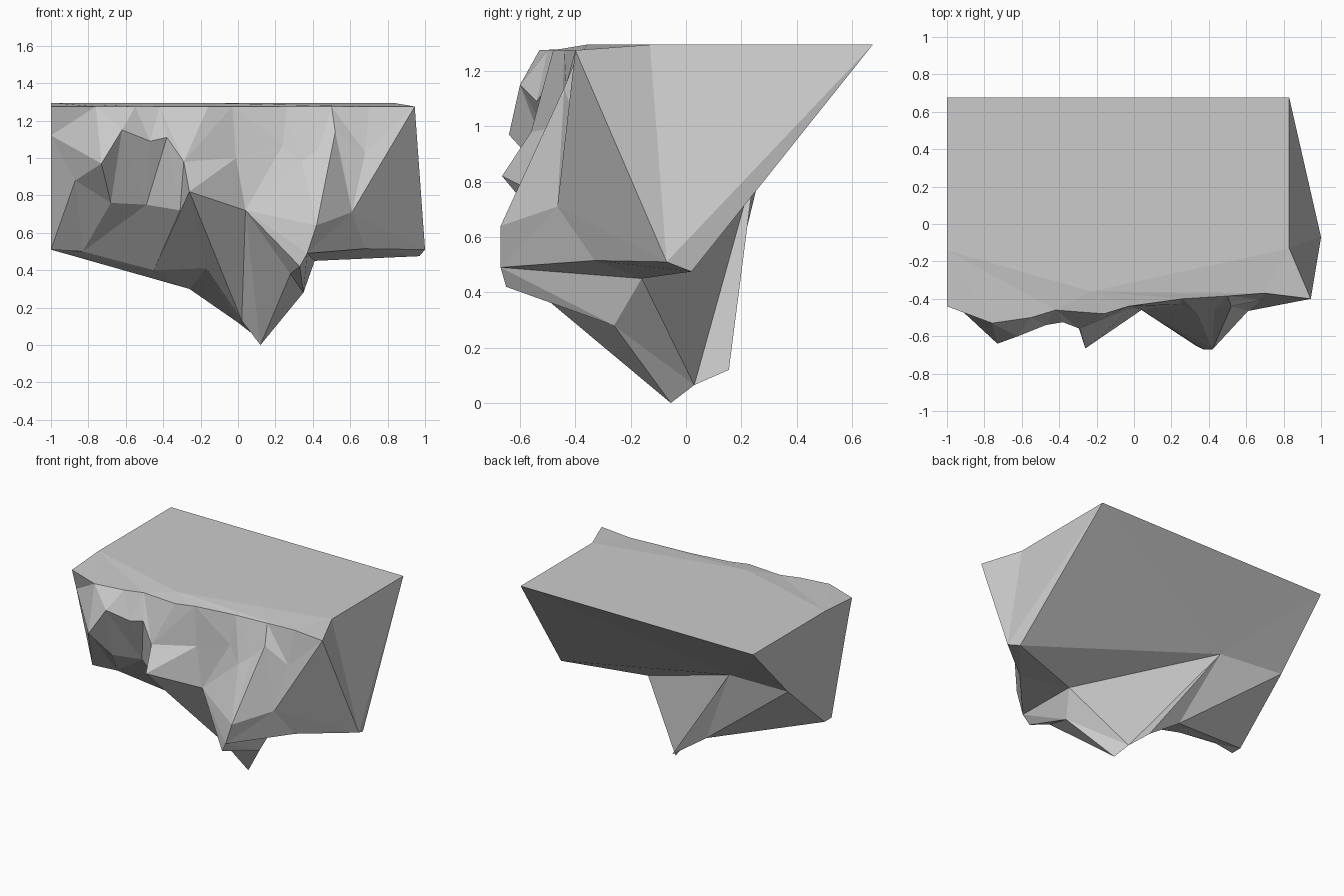
import bpy, bmesh

if "Cube" in bpy.data.objects:
    bpy.data.objects.remove(bpy.data.objects["Cube"])

bm = bmesh.new()


def path(points, z=None):
    """Contour running left to right; z fills in flat contours."""
    return [bm.verts.new(p if z is None else (p[0], p[1], z)) for p in points]


def skin(a, b):
    """Triangulated loft between two contours, advancing in x order."""
    i = j = 0
    while i < len(a) - 1 or j < len(b) - 1:
        step_a = j == len(b) - 1 or (i < len(a) - 1 and a[i + 1].co.x < b[j + 1].co.x)
        tri = [a[i], b[j], a[i + 1] if step_a else b[j + 1]]
        if len(set(tri)) == 3:
            bm.faces.new(tri)
        if step_a:
            i += 1
        else:
            j += 1


# Flat top: back edge and front limit of the level area
top_back = path([(-1, .675), (.83, .675)], 1.295)
top_front = path([(-1, -.14), (-.23, -.36), (.83, -.13)], 1.295)

# Rim of the cliff face
rim = path([(-1, -.44), (-.76, -.53), (-.55, -.5), (-.42, -.46), (-.16, -.48),
            (-.03, -.44), (.26, -.4), (.5, -.385), (.7, -.37), (.945, -.4)], 1.275)

# Upper crags and notches
upper = path([(-1, -.39, 1.12), (-.73, -.64, .97), (-.62, -.6, 1.15),
              (-.47, -.54, 1.09), (-.38, -.525, 1.11), (-.29, -.56, .98),
              (-.01, -.45, 1.0), (.24, -.43, 1.07), (.34, -.48, .98),
              (.43, -.455, 1.05), (.52, -.44, 1.14), (.68, -.405, 1.03)]) + [rim[-1]]

# Middle: hollow on the left, jutting spur, buttress on the right
low_right = bm.verts.new((1, -.07, .51))
middle = path([(-1, -.28, .75), (-.87, -.45, .88), (-.68, -.45, .76),
               (-.49, -.38, .75), (-.31, -.5, .72), (-.26, -.665, .82),
               (.04, -.46, .72), (.42, -.67, .64), (.61, -.465, .71)]) + [low_right]

# Lower lip of the face, dipping to the lowest tip
base = path([(-1, -.21, .51), (-.83, -.17, .5), (-.45, -.08, .4), (-.17, -.21, .41),
             (.02, -.09, .13), (.12, -.055, 0), (.28, -.51, .38), (.33, -.65, .42),
             (.37, -.67, .49), (.68, -.33, .515)]) + [low_right]
tip = base[5]

# Underside keel, its side spur, and the lower edge of the sloping back
back_right = bm.verts.new((.97, .02, .475))
under = path([(-1, -.13, .51), (-.26, .14, .3), (0, .155, .12),
              (.07, .03, .065), (.41, -.16, .45)]) + [back_right]
spur = bm.verts.new((.35, -.26, .28))
back = path([(-1, .28, .88), (-.515, .25, .86)]) + [back_right]

# Skin the top and the cliff face from contour to contour
face = [top_back, top_front, rim, upper, middle, base]
for a, b in zip(face, face[1:]):
    skin(a, b)

# Skin the underside either side of the tip, then the back
skin(base[:6], under[:4])
skin(base[5:], [spur] + under[4:])
bm.faces.new([tip, under[3], spur])
bm.faces.new([under[3], under[4], spur])
bm.faces.new([under[0], under[1], back[0]])
skin(under[1:], back)
skin(back, top_back)

# Left and right ends
bm.faces.new([r[0] for r in face + [under, back]])
bm.faces.new([top_front[-1], rim[-1], low_right])
bm.faces.new([top_back[-1], top_front[-1], low_right])
bm.faces.new([top_back[-1], low_right, back_right])

bmesh.ops.recalc_face_normals(bm, faces=bm.faces[:])
mesh = bpy.data.meshes.new("rock_overhang")
bm.to_mesh(mesh)
bm.free()
rock = bpy.data.objects.new("rock_overhang", mesh)
bpy.context.collection.objects.link(rock)
